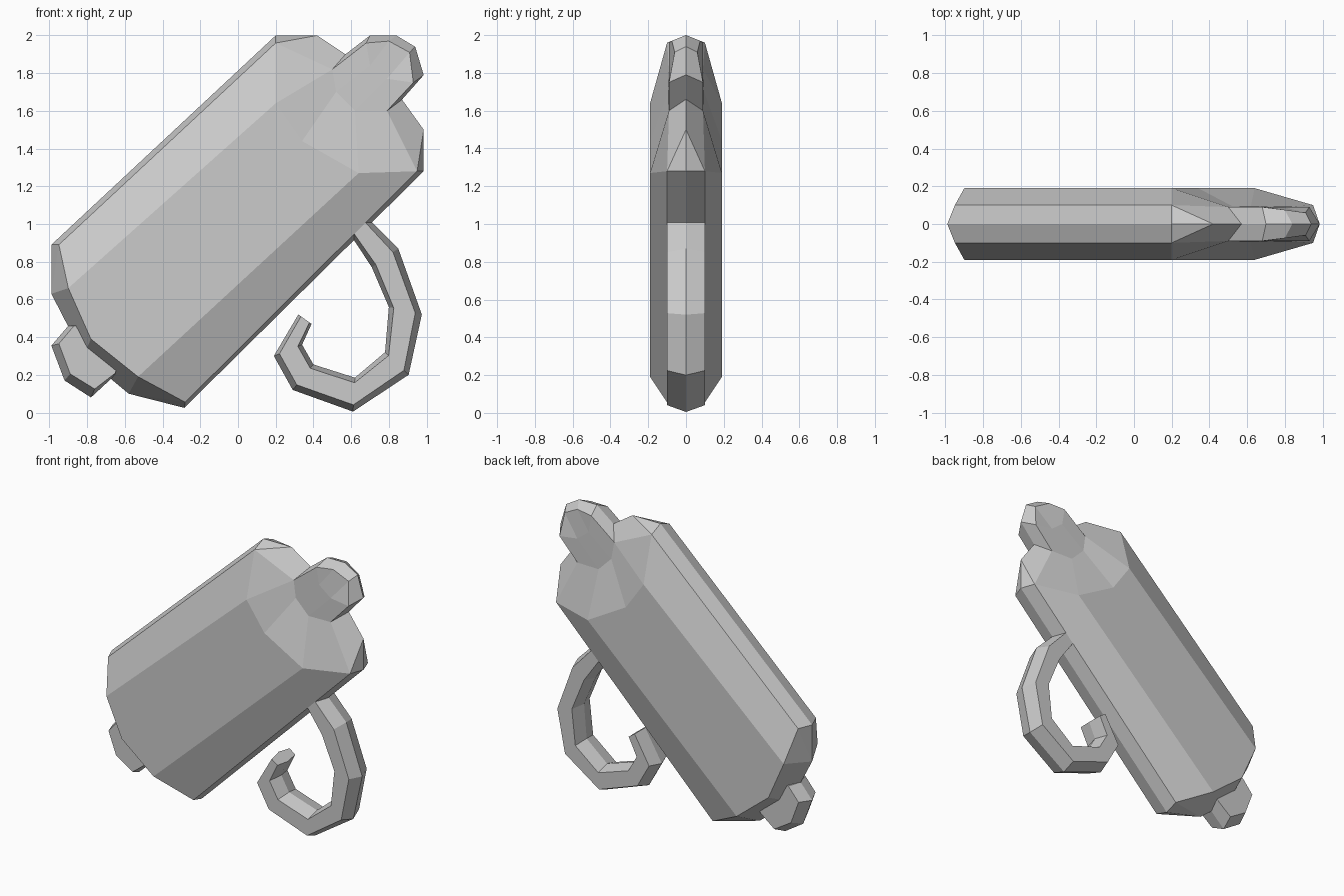
import bpy, bmesh

if "Cube" in bpy.data.objects:
    bpy.data.objects.remove(bpy.data.objects["Cube"])


def skin(name, rows, caps=()):
    """Skin rows of (x, z, depth) points, mirrored to front and back."""
    bm = bmesh.new()
    made = {}

    def face(points, side):
        vs = []
        for x, z, y in points:
            key = (round(x, 4), round(side * y, 4) + 0.0, round(z, 4))
            if key not in made:
                made[key] = bm.verts.new(key)
            if made[key] not in vs:
                vs.append(made[key])
        if len(vs) > 2 and not bm.faces.get(vs):
            bm.faces.new(vs)

    for side in (-1, 1):
        for a, b in zip(rows, rows[1:]):
            for i in range(len(a) - 1):
                face((a[i], a[i + 1], b[i + 1], b[i]), side)
        for c in caps:
            face(rows[c], side)
    bmesh.ops.recalc_face_normals(bm, faces=bm.faces[:])
    mesh = bpy.data.meshes.new(name)
    bm.to_mesh(mesh)
    bm.free()
    obj = bpy.data.objects.new(name, mesh)
    bpy.context.collection.objects.link(obj)
    return obj


# Flattened body: lower ridge, long barrel, shoulder, neck and rounded top knob
low_a, low_b = (-.99, .63, 0), (-.58, .10, 0)
barrel = [(.20, 2.0, 0), (.20, 1.96, .10), (.20, 1.64, .19), (.34, 1.44, .19),
          (.64, 1.27, .19), (.95, 1.28, .10), (.985, 1.28, 0)]
neck = (.50, 1.82, .09)
tip_a, tip_b = (.80, 1.97, .075), (.91, 1.91, .06)
end_a, end_b = (.84, 2.0, 0), (.94, 1.94, 0)
skin("body", [
    [low_a, low_a, low_a, (-.82, .30, 0), low_b, low_b, low_b],
    [(-.99, .89, 0), (-.95, .89, .10), (-.90, .66, .19), (-.78, .39, .19),
     (-.53, .19, .19), (-.28, .055, .10), (-.285, .025, 0)],
    barrel,
    [(.42, 2.0, 0)] + barrel[1:6] + [(.985, 1.50, 0)],
    [(.57, 1.90, 0), neck, neck, (.52, 1.70, .095), (.62, 1.60, .095),
     (.79, 1.60, .09), (.87, 1.66, 0)],
    [(.70, 2.0, 0), (.68, 1.96, .09), (.68, 1.96, .09), (.70, 1.84, .09),
     (.79, 1.77, .09), (.93, 1.75, .09), (.985, 1.79, 0)],
    [end_a, tip_a, tip_a, tip_a, tip_b, tip_b, end_b],
    [end_a, end_a, end_a, end_a, end_b, end_b, end_b],
])

# Small bevelled knob at the lower end
outer = [(-.74, .48), (-.90, .46), (-.99, .355), (-.92, .17), (-.78, .08),
         (-.65, .20), (-.60, .36)]
inner = [(-.74, .46), (-.87, .46), (-.95, .365), (-.89, .205), (-.76, .125),
         (-.65, .21), (-.62, .36)]
rows = [[(x, z, d) for x, z in pts + pts[:1]]
        for pts, d in ((outer, 0), (inner, .095))]
skin("lower_knob", rows, caps=[1])

# Curled tail with a six-sided section
outer = [(.60, 1.12), (.70, 1.02), (.85, .87), (.975, .52), (.905, .20),
         (.61, .005), (.29, .12), (.19, .30), (.32, .52)]
inner = [(.50, 1.06), (.605, .93), (.71, .77), (.80, .56), (.78, .32),
         (.62, .185), (.40, .255), (.34, .36), (.39, .47)]
rows = []
for (ox, oz), (ix, iz) in zip(outer, inner):
    rows.append([(ox + (ix - ox) * t, oz + (iz - oz) * t, d)
                 for t, d in ((0, 0), (.2, .1), (.85, .1), (1, 0))])
skin("curled_tail", rows, caps=[0, -1])
